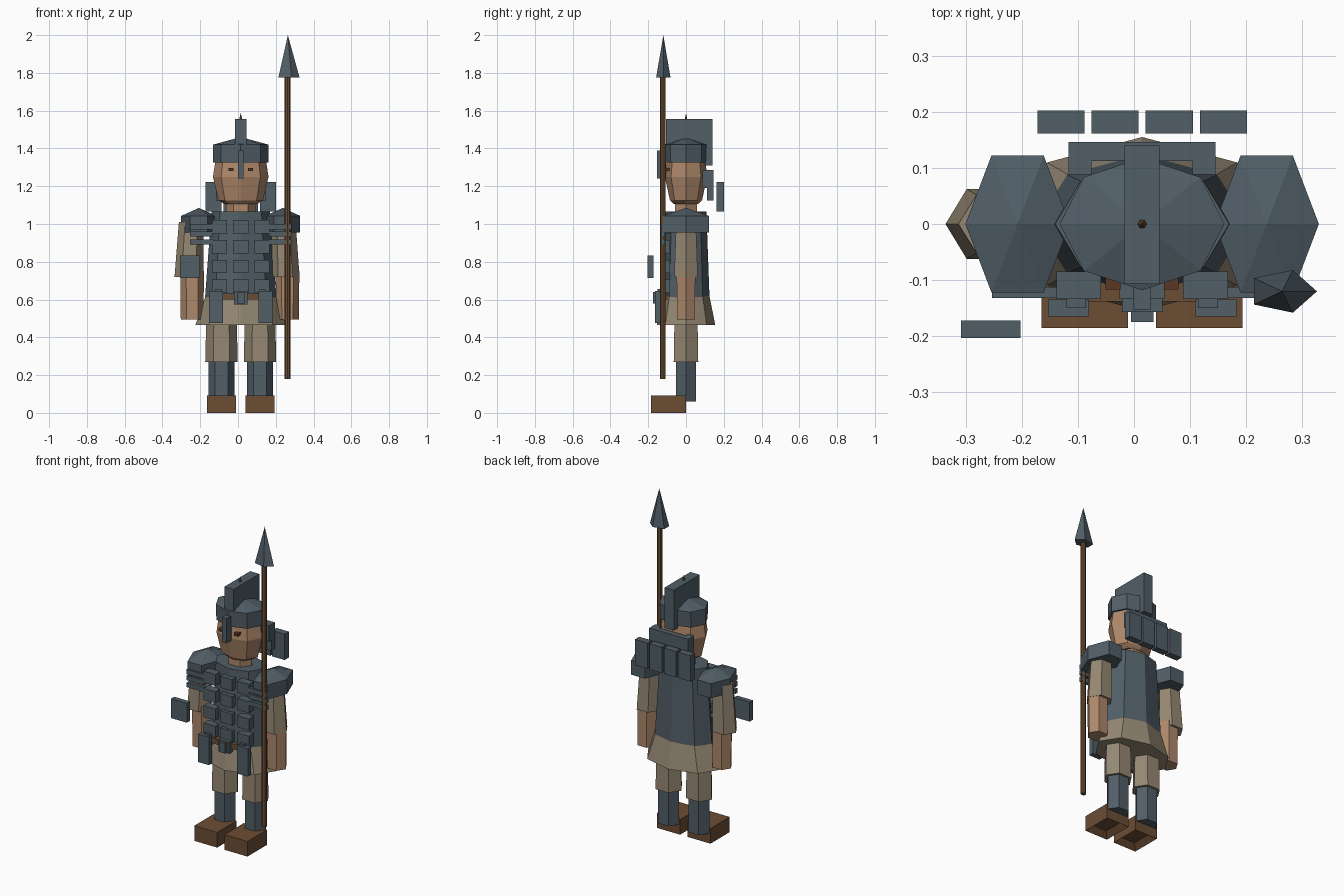
import bpy, bmesh, math

if "Cube" in bpy.data.objects:
    bpy.data.objects.remove(bpy.data.objects["Cube"])

CX = 0.0145  # body centre line


def material(name, rgb):
    m = bpy.data.materials.new(name)
    m.diffuse_color = (*rgb, 1)
    m.use_nodes = True
    m.node_tree.nodes["Principled BSDF"].inputs["Base Color"].default_value = m.diffuse_color
    return m


STEEL = material("steel", (0.082, 0.112, 0.135))
CLOTH = material("tan cloth", (0.30, 0.245, 0.17))
SKIN = material("skin", (0.42, 0.245, 0.145))
BROWN = material("brown leather", (0.15, 0.075, 0.034))
EYE = material("dark brown", (0.10, 0.04, 0.018))


def finish(bm, name, mat):
    bmesh.ops.recalc_face_normals(bm, faces=bm.faces)
    me = bpy.data.meshes.new(name)
    bm.to_mesh(me)
    bm.free()
    me.materials.append(mat)
    ob = bpy.data.objects.new(name, me)
    bpy.context.collection.objects.link(ob)
    return ob


def box(name, mat, x, y, z):
    """Box from (min, max) ranges."""
    bm = bmesh.new()
    bmesh.ops.create_cube(bm, size=1)
    for v in bm.verts:
        for i, r in enumerate((x, y, z)):
            v.co[i] = (r[0] + r[1]) / 2 + v.co[i] * (r[1] - r[0])
    return finish(bm, name, mat)


def loft(name, mat, n, rings, cx=CX, cy=0.0):
    """Stack of n-sided rings (z, rx, ry, optional x shift); zero radius makes a tip."""
    bm = bmesh.new()
    loops = []
    for z, rx, ry, *dx in rings:
        sx = cx + (dx[0] if dx else 0)
        if rx == 0:
            loops.append([bm.verts.new((sx, cy, z))])
        else:
            loops.append([bm.verts.new((sx + rx * math.cos(2 * math.pi * i / n),
                                        cy + ry * math.sin(2 * math.pi * i / n), z))
                          for i in range(n)])
    for a, b in zip(loops, loops[1:]):
        for i in range(n):
            j = (i + 1) % n
            if len(b) == 1:
                bm.faces.new((a[i], a[j], b[0]))
            else:
                bm.faces.new((a[i], a[j], b[j], b[i]))
    for l in (loops[0], loops[-1]):
        if len(l) > 1:
            bm.faces.new(l)
    return finish(bm, name, mat)


def span(s, a, b):
    """x range between offsets a and b on side s of the centre line."""
    return tuple(sorted((CX + s * a, CX + s * b)))


for s, side in ((-1, "left"), (1, "right")):
    # legs
    lx = CX + s * 0.102
    foot = box(side + "_shoe", BROWN, (lx - 0.077, lx + 0.077), (-0.185, 0.0), (0, 0.092))
    bm = bmesh.new()
    bm.from_mesh(foot.data)
    bm.faces.ensure_lookup_table()
    sole = min(bm.faces, key=lambda f: f.calc_center_median().z)
    bmesh.ops.inset_region(bm, faces=[sole], thickness=0.045)
    for v in sole.verts:
        v.co.z += 0.03
    bm.to_mesh(foot.data)
    bm.free()
    loft(side + "_greave", STEEL, 6, [(0.06, 0.069, 0.06), (0.275, 0.069, 0.06)], lx)
    loft(side + "_trouser_leg", CLOTH, 6, [(0.27, 0.086, 0.075), (0.52, 0.08, 0.07)], lx)
    # shoulder guard
    loft(side + "_shoulder_guard", STEEL, 6,
         [(0.955, 0.093, 0.141), (1.043, 0.093, 0.141), (1.085, 0, 0)], CX + s * 0.222)
    # chest strips below the shoulder
    for z in (0.905, 0.947, 0.985):
        box(side + "_chest_strip", STEEL, span(s, 0.15, 0.268), (-0.132, -0.112),
            (z - 0.014, z + 0.014))
    # apron plates and eyes
    box(side + "_apron_plate", STEEL, span(s, 0.095, 0.168), (-0.165, -0.135), (0.475, 0.645))
    box(side + "_apron_stud", STEEL, span(s, 0.10, 0.135), (-0.15, -0.125), (0.58, 0.655))
    box(side + "_eye", EYE, span(s, 0.039, 0.065), (-0.117, -0.085), (1.28, 1.296))

# arms, slightly splayed to different sides
for side, ux, dx, fx in (("left", -0.26, 0.012, -0.243), ("right", 0.25, -0.01, 0.262)):
    loft(side + "_sleeve", CLOTH, 6, [(0.72, 0.076, 0.072), (1.01, 0.065, 0.06, dx)], ux)
    loft(side + "_forearm", SKIN, 6, [(0.495, 0.06, 0.055), (0.75, 0.063, 0.057)], fx)

# tunic and cuirass
loft("tunic_skirt", CLOTH, 8, [(0.465, 0.24, 0.155), (0.68, 0.165, 0.112)])
loft("cuirass", STEEL, 8, [(0.57, 0.192, 0.126), (1.065, 0.155, 0.108)])
for col in (-1, 0, 1):
    for z in (0.985, 0.88, 0.775, 0.67):
        x = CX + col * 0.113
        box("chest_plate", STEEL, (x - 0.04, x + 0.04), (-0.134, -0.085), (z - 0.035, z + 0.035))

# belt
box("belt", BROWN, span(1, -0.1, 0.1), (-0.138, -0.1), (0.6, 0.632))
box("belt_buckle", STEEL, span(1, -0.036, 0.036), (-0.157, -0.11), (0.575, 0.645))
box("buckle_stud", STEEL, span(1, -0.02, 0.02), (-0.175, -0.15), (0.58, 0.64))

# head
loft("neck", SKIN, 6, [(1.04, 0.078, 0.066), (1.16, 0.078, 0.066)])
loft("head", SKIN, 8, [(1.105, 0.085, 0.065), (1.125, 0.118, 0.085),
                       (1.25, 0.147, 0.112), (1.36, 0.13, 0.1)])

# helmet
loft("helmet", STEEL, 8, [(1.325, 0.147, 0.114), (1.42, 0.147, 0.118), (1.46, 0, 0)])
box("nose_guard", STEEL, span(1, -0.015, 0.015), (-0.153, -0.105), (1.24, 1.39))
box("helmet_crest", STEEL, span(1, -0.031, 0.031), (-0.107, 0.14), (1.4, 1.555))
box("crest_tail", STEEL, span(1, -0.031, 0.031), (0.1, 0.14), (1.31, 1.42))
loft("helmet_finial", BROWN, 6, [(1.54, 0.012, 0.012), (1.587, 0, 0)])
box("neck_guard", STEEL, span(1, -0.131, 0.131), (0.112, 0.146), (1.125, 1.285))
for s in (-1, 1):
    box("neck_guard_side", STEEL, span(s, 0.09, 0.131), (0.088, 0.115), (1.19, 1.285))

# hanging plates behind the neck
for i in range(4):
    x = CX + (i - 1.5) * 0.0965
    box("back_plate", STEEL, (x - 0.042, x + 0.042), (0.161, 0.202), (1.065, 1.222))

# plate held off the left arm
box("left_arm_plate", STEEL, (-0.308, -0.202), (-0.203, -0.172), (0.715, 0.833))

# spear
loft("spear_shaft", BROWN, 8, [(0.18, 0.0155, 0.0145), (1.79, 0.0155, 0.0145)], 0.262, -0.122)
loft("spear_head", STEEL, 5, [(1.775, 0.062, 0.04), (2.0, 0, 0)], 0.264, -0.12)
